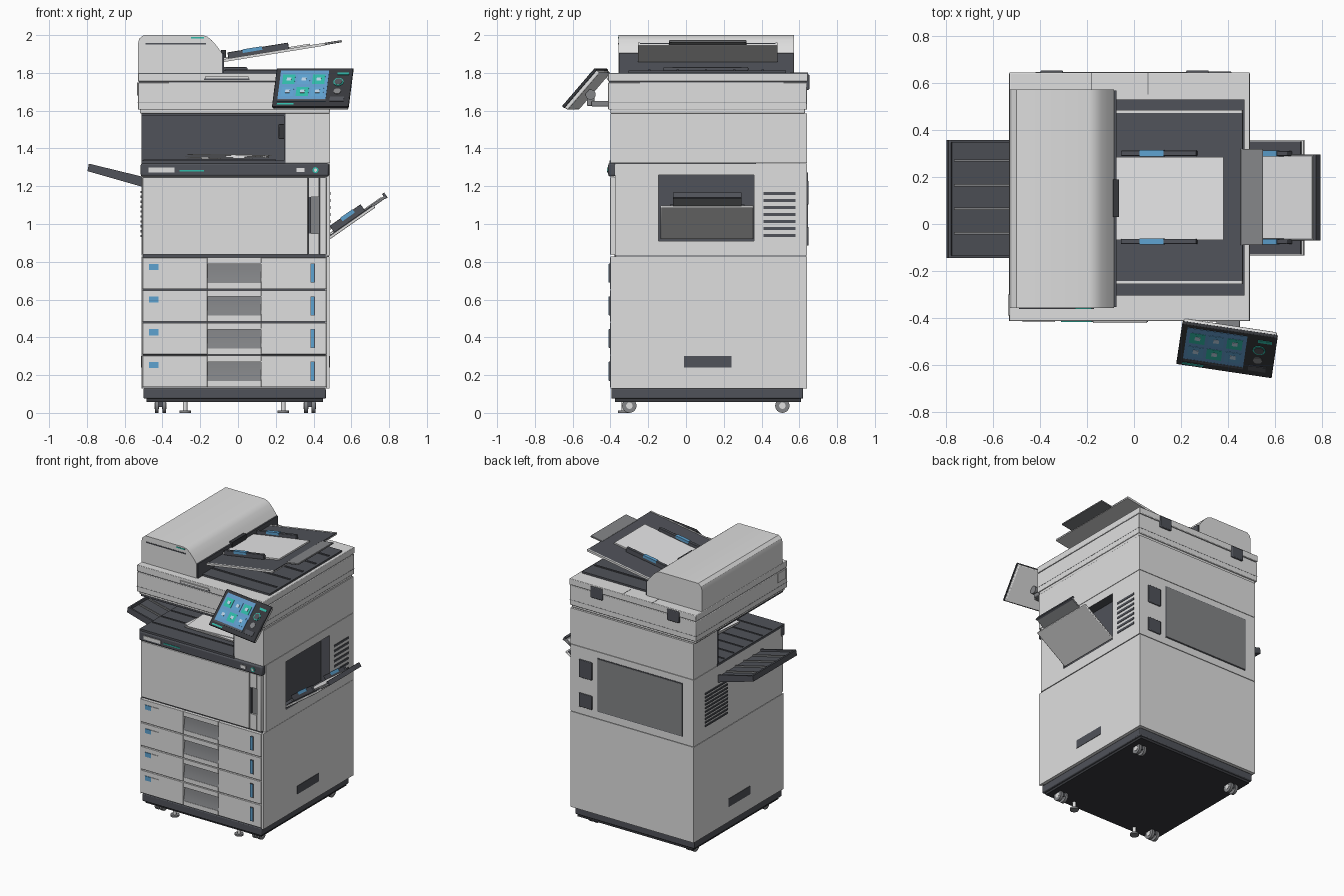
import bpy
import bmesh
import random
from math import radians, sin, cos, pi
from mathutils import Matrix

if "Cube" in bpy.data.objects:
    bpy.data.objects.remove(bpy.data.objects["Cube"])
random.seed(4)


def material(name, r, g, b):
    mat = bpy.data.materials.new(name)
    mat.use_nodes = True
    mat.diffuse_color = (r, g, b, 1)
    node = next(n for n in mat.node_tree.nodes if n.type == "BSDF_PRINCIPLED")
    node.inputs["Base Color"].default_value = (r, g, b, 1)
    return mat


BODY = material("light grey plastic", .74, .74, .74)
PAPER = material("white paper", .84, .84, .85)
DARK = material("charcoal plastic", .08, .085, .1)
GREY = material("mid grey plastic", .23, .235, .245)
BLACK = material("black plastic", .038, .04, .046)
BLUE = material("blue grip", .11, .36, .63)
SCREEN = material("screen blue", .12, .33, .6)
TEAL = material("teal light", .03, .5, .4)
ICON = material("pale icon", .5, .65, .8)

IDENTITY = Matrix.Identity(4)
made = []


def finish(name, bm, mat, frame=IDENTITY, bevel=0):
    bmesh.ops.transform(bm, matrix=frame, verts=bm.verts)
    bmesh.ops.recalc_face_normals(bm, faces=bm.faces)
    mesh = bpy.data.meshes.new(name)
    bm.to_mesh(mesh)
    bm.free()
    mesh.materials.append(mat)
    obj = bpy.data.objects.new(name, mesh)
    bpy.context.collection.objects.link(obj)
    if bevel:
        mod = obj.modifiers.new("soft_edges", "BEVEL")
        mod.width, mod.segments = bevel, 2
    made.append(obj)
    return obj


def prism(name, mat, outline, span, axis="y", frame=IDENTITY, bevel=0):
    """Extrude an outline along x (outline in y, z), y (x, z) or z (x, y)."""
    bm = bmesh.new()
    place = {"x": lambda a, b, t: (t, a, b), "y": lambda a, b, t: (a, t, b),
             "z": lambda a, b, t: (a, b, t)}[axis]
    low, high = [[bm.verts.new(place(a, b, t)) for a, b in outline] for t in span]
    bm.faces.new(low)
    bm.faces.new(high)
    for i in range(len(outline)):
        bm.faces.new((low[i - 1], low[i], high[i], high[i - 1]))
    return finish(name, bm, mat, frame, bevel)


def box(name, mat, xs, ys, zs, frame=IDENTITY, bevel=0):
    outline = [(xs[0], ys[0]), (xs[1], ys[0]), (xs[1], ys[1]), (xs[0], ys[1])]
    return prism(name, mat, outline, zs, "z", frame, bevel)


def rod(name, mat, a, b, radius, span, axis="z", frame=IDENTITY, sides=24):
    ring = [(a + radius * cos(2 * pi * i / sides), b + radius * sin(2 * pi * i / sides))
            for i in range(sides)]
    return prism(name, mat, ring, span, axis, frame)


def slope(x, z, degrees):
    """Frame at (x, z) whose local x axis rises by the angle."""
    return Matrix.Translation((x, 0, z)) @ Matrix.Rotation(-radians(degrees), 4, "Y")


# Base, casters and levelling feet
box("base_plinth", DARK, (-.5, .465), (-.395, .62), (.075, .13), bevel=.006)
box("base_underside", BLACK, (-.485, .45), (-.375, .61), (.058, .08))
for x in (-.41, .38):
    for y in (-.3, .51):
        box("caster_fork", DARK, (x - .012, x + .012), (y - .025, y + .025), (.03, .062))
        for side in (-.02, .02):
            rod("caster_wheel", GREY, y, .038, .038, (x + side - .01, x + side + .01), "x")
            rod("caster_hub", BODY, y, .038, .017, (x + side - .012, x + side + .012), "x")
for x in (-.28, .24):
    rod("leveller_stem", BODY, x, -.33, .012, (.01, .062))
    rod("leveller_foot", GREY, x, -.33, .03, (0, .012))

# Lower cabinet with side cheeks, and drawers with scooped handles
box("lower_cabinet", BODY, (-.51, .485), (-.375, .64), (.13, .829))
for xs in ((-.51, -.5055), (.4685, .485)):
    box("cabinet_cheek", BODY, xs, (-.4, -.37), (.13, .829))
box("drawer_gap", DARK, (-.503, .463), (-.379, -.37), (.135, 1.25))
FRONT = (-.402, -.375)
for i in range(4):
    z = .137 + i * .173
    for xs in ((-.505, -.162), (.122, .468)):
        box("drawer_front", BODY, xs, FRONT, (z, z + .166), bevel=.002)
    for zs in ((z, z + .032), (z + .132, z + .166)):
        box("drawer_rail", BODY, (-.161, .121), FRONT, zs)
    scoop = [(-.376, z + .03), (-.4, z + .03), (-.392, z + .06), (-.386, z + .1),
             (-.384, z + .134), (-.376, z + .134)]
    prism("drawer_handle_scoop", GREY, scoop, (-.161, .121), "x")
    box("drawer_tag_blue", BLUE, (-.47, -.42), (-.406, -.4), (z + .101, z + .133))
    box("drawer_tag_label", BODY, (-.418, -.36), (-.406, -.4), (z + .101, z + .133))
    box("paper_gauge_frame", DARK, (.383, .408), (-.407, -.4), (z + .033, z + .134))
    box("paper_gauge", BLUE, (.386, .403), (-.41, -.4), (z + .035, z + .132))
for xs in ((-.513, -.505), (.48, .488)):
    box("side_grip", DARK, xs, (-.01, .24), (.24, .3))

# Middle body with recess for the side feeder
middle = box("middle_body", BODY, (-.51, .488), (-.375, .64), (.833, 1.32))
cutter = box("recess_cutter", DARK, (.42, .6), (-.145, .36), (.91, 1.26))
cut = middle.modifiers.new("recess", "BOOLEAN")
cut.object, cut.operation, cut.solver = cutter, "DIFFERENCE", "EXACT"
cut.material_mode = "TRANSFER"
bpy.context.view_layer.objects.active = middle
bpy.ops.object.modifier_apply(modifier=cut.name)
made.remove(cutter)
bpy.data.objects.remove(cutter)
box("body_seam", DARK, (-.506, .482), (-.37, .635), (.826, .835))

# Front door with its handle, vents on both sides
box("front_door", BODY, (-.505, .37), (-.402, -.37), (.838, 1.247), bevel=.003)
box("door_edge", BODY, (.432, .468), (-.402, -.37), (.838, 1.247), bevel=.003)
for zs in ((.838, .95), (1.143, 1.247)):
    box("door_handle_strip", BODY, (.374, .43), (-.398, -.37), zs)
box("door_handle_recess", GREY, (.374, .43), (-.385, -.37), (.95, 1.143))
box("door_handle_grip", DARK, (.374, .386), (-.398, -.37), (.95, 1.143))
for xs, ys, count in (((-.516, -.505), (.25, .51), 10), ((.48, .491), (.41, .58), 7)):
    pitch = .26 / count
    for i in range(count):
        z = .93 + i * pitch
        box("vent_slat", DARK, xs, ys, (z, z + pitch * .45))

# Rear covers
box("rear_cover_frame", DARK, (-.425, .265), (.63, .643), (.885, 1.275))
box("rear_cover", GREY, (-.42, .26), (.63, .646), (.89, 1.27))
for zs in ((.885, .985), (1.1, 1.23)):
    box("rear_socket", DARK, (.31, .415), (.63, .648), zs, bevel=.004)

# Control strip above the door
box("control_strip", DARK, (-.515, .482), (-.412, -.37), (1.252, 1.322), bevel=.01)
box("strip_label", BODY, (-.475, -.335), (-.416, -.4), (1.272, 1.298))
box("strip_light", TEAL, (-.31, -.18), (-.416, -.4), (1.279, 1.287))
box("strip_button", PAPER, (.31, .352), (-.416, -.4), (1.274, 1.296))
rod("power_ring", TEAL, .41, 1.285, .016, (-.416, -.4), "y")
rod("power_button", PAPER, .41, 1.285, .009, (-.419, -.4), "y")

# Output cavity, open to the front and one side
box("rear_block", BODY, (-.51, .488), (.37, .64), (1.323, 1.585))
box("side_column", BODY, (.252, .488), (-.4, .37), (1.323, 1.585))
box("cavity_back", DARK, (-.51, .252), (.355, .37), (1.323, 1.585))
box("cavity_side", DARK, (.244, .252), (-.398, .37), (1.323, 1.585))
box("cavity_ceiling", DARK, (-.51, .252), (-.395, .37), (1.572, 1.585))
box("cavity_floor", DARK, (-.512, .252), (-.405, .37), (1.318, 1.335))
for i in range(6):
    y = -.28 + i * .11
    box("floor_rib", DARK, (-.5, .2), (y, y + .008), (1.33, 1.341))
box("cavity_sensor", BLACK, (.215, .246), (-.3, -.22), (1.45, 1.53), bevel=.004)
for i in range(4):
    turn = (Matrix.Translation((-.06, 0, 1.346 + i * .006))
            @ Matrix.Rotation(random.uniform(-.1, .1), 4, "Z")
            @ Matrix.Rotation(random.uniform(-.02, .02), 4, "Y"))
    box("printed_sheet", PAPER, (-.2, .22), (-.24, .1), (0, .004), turn)

# Scanner bed and lid
box("scanner_base", BODY, (-.52, .486), (-.4, .63), (1.585, 1.615), bevel=.006)
box("scanner_body", BODY, (-.53, .492), (-.412, .64), (1.605, 1.75), bevel=.004)
box("scanner_groove", GREY, (-.531, .493), (-.413, .641), (1.642, 1.645))
box("lid_gap", DARK, (-.525, .487), (-.407, .635), (1.745, 1.757))
box("scanner_lid", BODY, (-.53, .492), (-.412, .645), (1.754, 1.8), bevel=.004)
box("lid_handle_shadow", DARK, (-.18, .06), (-.416, -.4), (1.763, 1.771))
box("lid_handle", BODY, (-.175, .055), (-.421, -.4), (1.77, 1.782))
for x in (-.18, .06):
    box("lid_seam", GREY, (x - .002, x + .002), (.55, .646), (1.79, 1.8015))
for x in (-.35, .27):
    box("lid_hinge", DARK, (x - .048, x + .048), (.62, .653), (1.71, 1.792), bevel=.005)
box("scanner_latch", BODY, (-.536, -.52), (-.39, -.3), (1.68, 1.748))

# Document feeder housing
housing = [(-.53, 1.8), (-.53, 1.955), (-.522, 1.982), (-.5, 2), (-.19, 2), (-.163, 1.992),
           (-.14, 1.974), (-.112, 1.942), (-.085, 1.905), (-.085, 1.8)]
prism("feeder_housing", BODY, housing, (-.358, .572))
box("feeder_mouth", DARK, (-.09, -.075), (-.354, .568), (1.8, 1.905))
box("feeder_slot", DARK, (-.49, -.17), (-.361, -.35), (1.951, 1.959))
box("feeder_light", TEAL, (-.25, -.18), (-.361, -.35), (1.981, 1.989))
box("feeder_pickup", BLACK, (-.09, -.064), (.03, .19), (1.88, 1.92))

# Ejected document area on the lid
box("eject_tray", DARK, (-.08, .47), (-.305, .53), (1.798, 1.813))
for i in range(5):
    y = -.2 + i * .15
    box("eject_rib", DARK, (-.07, .45), (y, y + .012), (1.81, 1.819))
box("eject_step", DARK, (-.08, .05), (-.12, .33), (1.81, 1.83), bevel=.006)

# Sloped document tray: light shell, dark lining, paper and guides
doc = slope(-.08, 1.868, 9.2)
box("document_tray_shell", BODY, (0, .548), (-.255, .485), (-.011, -.004), doc)
box("document_tray", DARK, (0, .548), (-.243, .473), (-.006, .002), doc)
for y in (-.255, .473):
    box("document_tray_trim", BODY, (0, .548), (y, y + .012), (-.008, .004), doc)
box("document_extension", GREY, (.54, .637), (-.09, .32), (-.008, .004), doc, bevel=.003)
box("document_paper", PAPER, (0, .468), (-.068, .285), (.002, .012), doc)
for y in (-.085, .29):
    box("document_guide", DARK, (.03, .355), (y, y + .022), (0, .036), doc, bevel=.003)
    box("document_guide_grip", BLUE, (.11, .215), (y - .002, y + .024), (.02, .039), doc)

# Fold-out side feeder
feed = slope(.478, .93, 35)
box("side_tray", BODY, (0, .295), (-.135, .358), (-.014, 0), feed, bevel=.004)
box("side_tray_lining", DARK, (.01, .285), (-.128, .351), (-.002, .005), feed)
box("side_extension", GREY, (.2, .372), (-.07, .295), (-.005, .009), feed, bevel=.003)
box("side_extension_lip", DARK, (.364, .378), (-.07, .295), (-.008, .024), feed)
box("side_paper", PAPER, (0, .35), (-.062, .288), (.009, .014), feed)
for y in (-.085, .29):
    box("side_guide", DARK, (.04, .24), (y, y + .02), (0, .045), feed, bevel=.003)
    box("side_guide_grip", BLUE, (.11, .19), (y - .002, y + .022), (.026, .048), feed)

# Finished-copy tray on the other side
tray = [(-.5, 1.195), (-.5, 1.235), (-.775, 1.302), (-.778, 1.318), (-.79, 1.318), (-.797, 1.28)]
prism("copy_tray", DARK, tray, (-.145, .358))
for y in (-.145, .346):
    rim = [(a, b + (.014 if i in (1, 2) else 0)) for i, (a, b) in enumerate(tray)]
    prism("copy_tray_rim", DARK, rim, (y, y + .012))
ribbed = [(-.515, 1.23), (-.515, 1.25), (-.765, 1.311), (-.765, 1.295)]
for y in (-.045, .06, .16, .265):
    prism("copy_tray_rib", GREY, ribbed, (y, y + .01))

# Touch panel on its arm
panel = (Matrix.Translation((.395, -.54, 1.725)) @ Matrix.Rotation(radians(-8.5), 4, "Z")
         @ Matrix.Rotation(radians(49), 4, "X"))
box("panel_shell", BODY, (-.2, .2), (-.13, .13), (-.036, -.012), panel, bevel=.006)
box("panel_bezel", BLACK, (-.205, .205), (-.134, .134), (-.016, 0), panel, bevel=.004)
box("touch_screen", SCREEN, (-.18, .078), (-.1, .113), (-.002, .002), panel)
box("screen_footer", DARK, (-.18, .078), (-.1, -.088), (0, .003), panel)
for i in range(3):
    for j in range(2):
        x, y = -.165 + i * .08, -.066 + j * .086
        tile = TEAL if (i + j) % 2 else BLUE
        box("screen_tile", tile, (x, x + .066), (y, y + .064), (0, .0035), panel)
        box("screen_icon", ICON, (x + .022, x + .046), (y + .022, y + .044), (0, .005), panel)
box("panel_light", TEAL, (-.18, -.09), (-.124, -.114), (-.002, .002), panel)
box("panel_key", TEAL, (.125, .185), (.085, .1), (-.002, .003), panel)
rod("dial_ring", TEAL, .135, .035, .027, (-.002, .003), "z", panel)
rod("dial", DARK, .135, .035, .021, (-.002, .005), "z", panel)
rod("start_button", GREY, .135, -.03, .019, (-.002, .003), "z", panel)
box("card_reader", DARK, (.1, .175), (-.1, -.07), (-.002, .003), panel)
box("panel_arm", GREY, (.35, .45), (-.5, -.405), (1.622, 1.652), bevel=.006)
box("panel_arm_post", GREY, (.375, .425), (-.525, -.485), (1.625, 1.7), bevel=.006)
rod("panel_joint", GREY, -.505, 1.685, .027, (.35, .45), "x")

# Smooth curved faces, keep edges sharp
for obj in bpy.context.view_layer.objects:
    obj.select_set(obj in made)
bpy.context.view_layer.objects.active = made[0]
bpy.ops.object.shade_smooth_by_angle(angle=radians(30))
